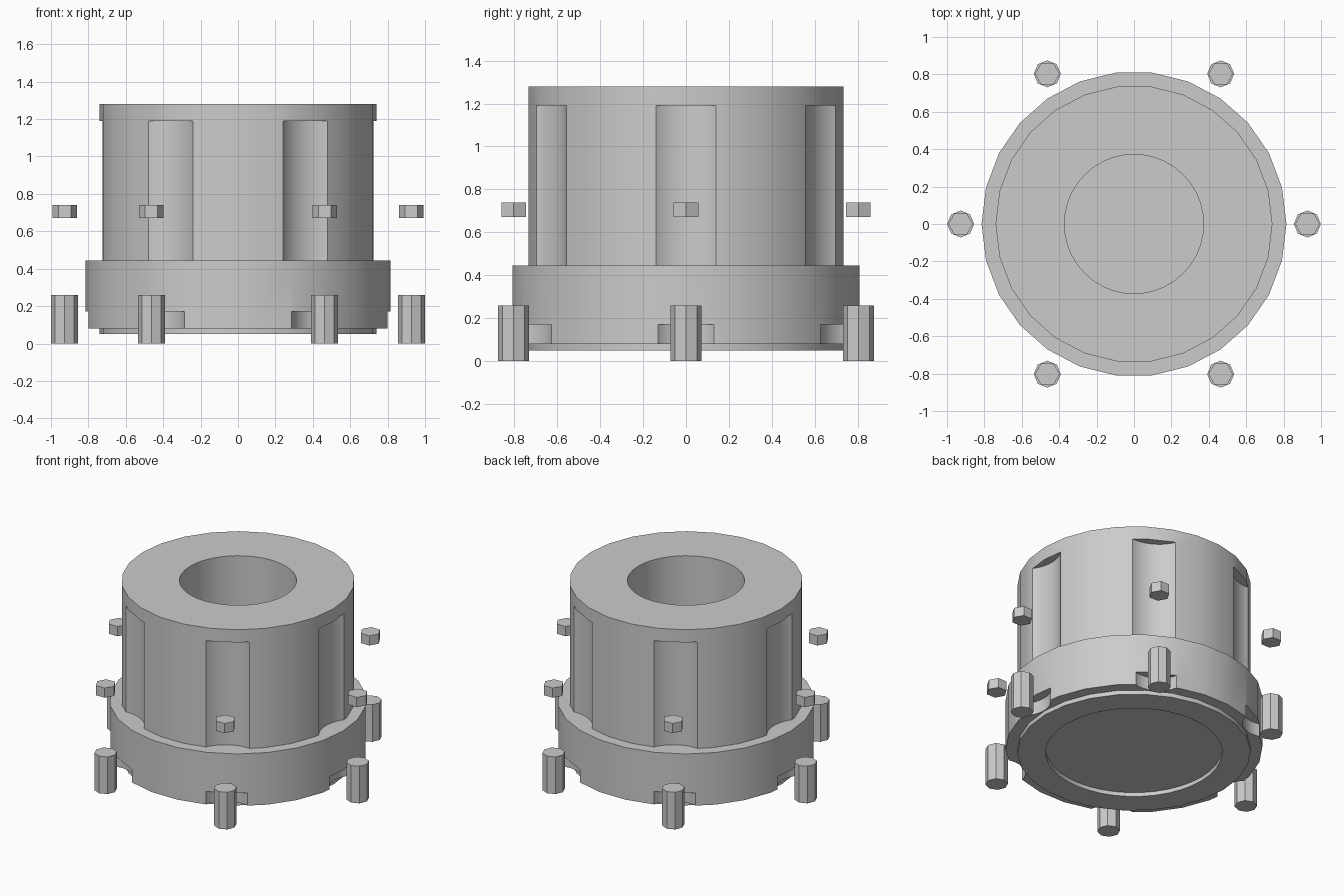
import bpy
import math
from math import pi, cos, sin, radians

cube = bpy.data.objects.get("Cube")
if cube:
    bpy.data.objects.remove(cube, do_unlink=True)

COUNT = 6           # bolts, flutes and notches around the axis
BOLT_CIRCLE = 0.927
SIDES = 26

grey = bpy.data.materials.new("plain_grey")
grey.use_nodes = True
GREY = (0.6, 0.6, 0.6, 1)
grey.diffuse_color = GREY
grey.node_tree.nodes["Principled BSDF"].inputs["Base Color"].default_value = GREY


def cylinder(name, radius, z0, z1, sides, x=0, y=0, turn=0):
    """Upright prism between two heights, first corner at angle turn from +x."""
    bpy.ops.mesh.primitive_cylinder_add(
        vertices=sides, radius=radius, depth=z1 - z0, location=(x, y, (z0 + z1) / 2))
    obj = bpy.context.object
    obj.name = name
    # the primitive starts at +y, so swing its first corner to +x
    obj.rotation_euler.z = turn - pi / 2
    bpy.ops.object.transform_apply(location=False, rotation=True, scale=False)
    obj.data.materials.append(grey)
    return obj


def ring(radius, z0, z1, sides, name):
    """One prism at each position of the bolt circle."""
    result = []
    for i in range(COUNT):
        a = radians(60 * i)
        result.append(cylinder(f"{name}_{i + 1}", radius, z0, z1, sides,
                               BOLT_CIRCLE * cos(a), BOLT_CIRCLE * sin(a)))
    return result


def combine(target, tools, operation):
    """Apply a boolean with each tool and remove the tool."""
    for tool in tools:
        mod = target.modifiers.new("shape", 'BOOLEAN')
        mod.operation = operation
        mod.solver = 'EXACT'
        mod.object = tool
        bpy.ops.object.select_all(action='DESELECT')
        bpy.context.view_layer.objects.active = target
        target.select_set(True)
        bpy.ops.object.modifier_apply(modifier=mod.name)
        bpy.data.objects.remove(tool, do_unlink=True)


def smooth(obj):
    bpy.ops.object.select_all(action='DESELECT')
    bpy.context.view_layer.objects.active = obj
    obj.select_set(True)
    bpy.ops.object.shade_smooth_by_angle(angle=radians(28))


# Upper body with round bore and six concave flutes that stop under the top rim
body = cylinder("upper_body", 0.74, 0.445, 1.28, SIDES)
combine(body, ring(0.247, 0.3, 1.19, 48, "flute_cutter"), 'DIFFERENCE')
combine(body, [cylinder("bore_cutter", 0.372, 0.47, 1.5, 40)], 'DIFFERENCE')
smooth(body)

# Base flange with a lower lip, a shallow recess underneath and six bolt notches
flange = cylinder("base_flange", 0.815, 0.08, 0.445, SIDES)
combine(flange, ring(0.182, -0.1, 0.17, 48, "notch_cutter"), 'DIFFERENCE')
smooth(flange)

lip = cylinder("bottom_lip", 0.74, 0.05, 0.1, SIDES)
combine(lip, [cylinder("recess_cutter", 0.56, -0.1, 0.078, 40)], 'DIFFERENCE')
smooth(lip)

# Loose eight-sided bolts below and six-sided nuts above
ring(0.072, 0, 0.26, 8, "bolt")
ring(0.066, 0.672, 0.74, 6, "nut")
